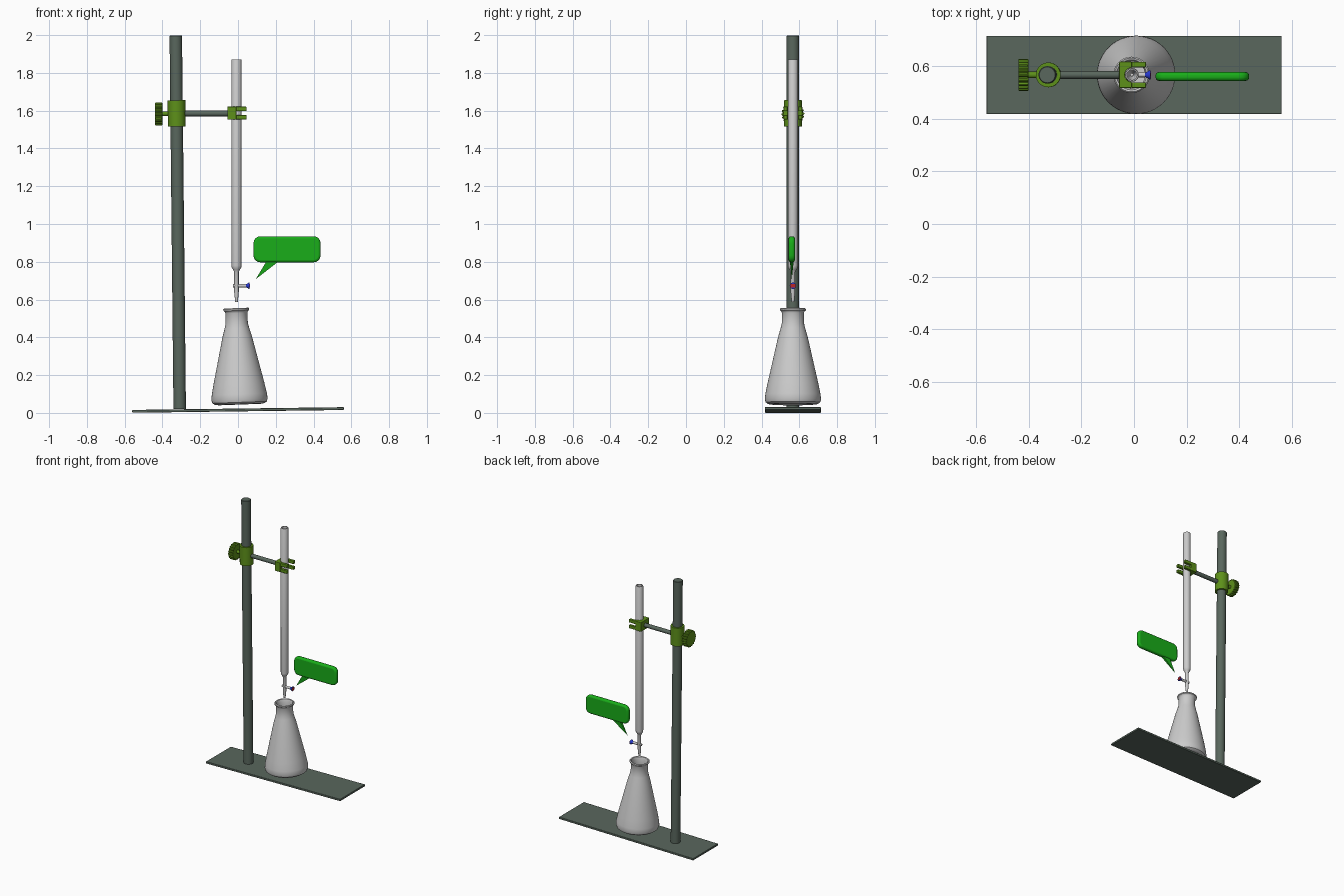
import bpy, bmesh
from math import sin, cos, pi, radians
from mathutils import Matrix, Vector

if "Cube" in bpy.data.objects:
    bpy.data.objects.remove(bpy.data.objects["Cube"])

CY = 0.566  # shared depth of the whole stand


def material(name, rgb):
    m = bpy.data.materials.new(name)
    m.diffuse_color = (*rgb, 1)
    m.use_nodes = True
    m.node_tree.nodes["Principled BSDF"].inputs["Base Color"].default_value = m.diffuse_color
    return m


STEEL = material("grey_green_metal", (0.10, 0.135, 0.11))
GREEN = material("clamp_green", (0.11, 0.28, 0.01))
BUBBLE = material("bubble_green", (0.01, 0.42, 0.01))
BLUE = material("tap_blue", (0.02, 0.04, 0.6))
RED = material("tap_red", (0.5, 0.02, 0.02))


def finish(bm, name, mat=None, matrix=Matrix(), bevel=0, segments=2):
    bmesh.ops.recalc_face_normals(bm, faces=bm.faces)
    me = bpy.data.meshes.new(name)
    bm.to_mesh(me)
    bm.free()
    me.transform(matrix)
    ob = bpy.data.objects.new(name, me)
    bpy.context.collection.objects.link(ob)
    if mat:
        me.materials.append(mat)
    if bevel:
        b = ob.modifiers.new("bevel", 'BEVEL')
        b.width, b.segments, b.limit_method = bevel, segments, 'ANGLE'
    bpy.ops.object.select_all(action='DESELECT')
    ob.select_set(True)
    bpy.context.view_layer.objects.active = ob
    bpy.ops.object.shade_smooth_by_angle(angle=radians(35))
    return ob


def place(x, z, tilt=0, y=CY):
    return Matrix.Translation((x, y, z)) @ Matrix.Rotation(radians(tilt), 4, 'Y')


def lathe(name, profile, matrix, mat=None, sides=32, closed=False, flute=0):
    """Revolve (radius, height) points about z; flute makes a ridged grip."""
    bm = bmesh.new()
    rings = []
    for r, h in profile:
        ring = []
        for i in range(sides):
            a = 2 * pi * i / sides
            k = r - (flute if flute and i % 4 > 1 and r > 0.05 else 0)
            ring.append(bm.verts.new((k * cos(a), k * sin(a), h)))
        rings.append(ring)
    pairs = list(zip(rings, rings[1:])) + ([(rings[-1], rings[0])] if closed else [])
    for lo, hi in pairs:
        for i in range(sides):
            j = (i + 1) % sides
            bm.faces.new((lo[i], lo[j], hi[j], hi[i]))
    if not closed:
        bm.faces.new(rings[0])
        bm.faces.new(rings[-1])
    return finish(bm, name, mat, matrix)


def box(name, size, matrix, mat, bevel=0.003):
    bm = bmesh.new()
    bmesh.ops.create_cube(bm, size=1)
    bmesh.ops.scale(bm, vec=Vector(size), verts=bm.verts)
    return finish(bm, name, mat, matrix, bevel)


def prism(name, outline, thick, matrix, mat, bevel, axis='Z'):
    """Extrude a flat outline; axis 'Y' stands it up in the xz plane."""
    bm = bmesh.new()
    pts = [(a, -thick / 2, b) if axis == 'Y' else (a, b, -thick / 2) for a, b in outline]
    face = bm.faces.new([bm.verts.new(p) for p in pts])
    ext = bmesh.ops.extrude_face_region(bm, geom=[face])
    move = (0, thick, 0) if axis == 'Y' else (0, 0, thick)
    bmesh.ops.translate(bm, vec=move,
                        verts=[g for g in ext["geom"] if isinstance(g, bmesh.types.BMVert)])
    return finish(bm, name, mat, matrix, bevel, 3)


# Stand: base plate and pole, leaning very slightly
box("base_plate", (1.12, 0.297, 0.015), place(0, 0.0155, -0.75), STEEL)
lathe("pole", [(0.033, -0.99), (0.033, 0.985), (0.030, 0.988)], place(-0.319, 1.01, -0.6), STEEL)

# Pole clamp: collar, screw and ridged thumb knob
lathe("clamp_collar", [(0.033, -0.069), (0.047, -0.069), (0.047, 0.069), (0.033, 0.069)],
      place(-0.325, 1.586, -0.6), GREEN, closed=True)
lathe("clamp_screw", [(0.012, -0.41), (0.012, -0.35)], place(0, 1.584, 90), GREEN, 16)
lathe("thumb_knob", [(0.058, -0.439), (0.061, -0.436), (0.061, -0.404), (0.058, -0.401)],
      place(0, 1.583, 90), GREEN, 80, flute=0.006)

# Arm from the pole to the burette clamp
lathe("clamp_arm", [(0.015, -0.285), (0.015, -0.045)], place(0, 1.585, 90), STEEL, 20)

# Burette clamp: palm piece with a round seat, and two pairs of fingers
arc = [(0.027 * cos(a), 0.027 * sin(a)) for a in [radians(270 - 18 * i) for i in range(11)]]
palm = [(0, -0.027)] + arc[1:-1] + [(0, 0.027), (0, 0.05), (-0.048, 0.05), (-0.048, -0.05), (0, -0.05)]
prism("clamp_palm", palm, 0.07, place(-0.008, 1.587), GREEN, 0.003)
for side in (-1, 1):
    for level in (-1, 1):
        box("clamp_finger", (0.056, 0.02, 0.024),
            place(0.018, 1.587 + level * 0.022, y=CY + side * 0.039), GREEN)

# Burette: hollow tube narrowing to a fine tip
lathe("burette", [(0.004, 0.588), (0.007, 0.588), (0.012, 0.64), (0.012, 0.745), (0.018, 0.758),
                  (0.025, 0.768), (0.026, 0.78), (0.026, 1.868), (0.024, 1.872), (0.019, 1.872),
                  (0.019, 0.785), (0.005, 0.75)], place(-0.008, 0), closed=True)

# Tap: barrel through the burette with a flared handle
lathe("tap_barrel", [(0.009, -0.026), (0.009, 0.042)], place(0, 0.673, 90), None, 16)
lathe("tap_handle", [(0.006, 0.038), (0.009, 0.045), (0.017, 0.058), (0.017, 0.062)],
      place(0, 0.673, 90), BLUE, 16)
box("tap_end", (0.003, 0.026, 0.02), place(0.0625, 0.673), RED, 0)

# Conical flask, hollow, with a rolled lip
lathe("flask", [(0.0005, 0.006), (0.09, 0.006), (0.11, 0), (0.132, 0.003), (0.144, 0.012), (0.149, 0.028),
                (0.146, 0.055), (0.135, 0.11), (0.078, 0.36), (0.065, 0.405), (0.059, 0.43),
                (0.058, 0.485), (0.062, 0.494), (0.068, 0.498), (0.069, 0.506), (0.064, 0.511),
                (0.057, 0.508), (0.051, 0.49), (0.051, 0.43), (0.07, 0.36), (0.127, 0.11),
                (0.139, 0.04), (0.128, 0.016), (0.0005, 0.014)], place(0.009, 0.044, -2.1), sides=48,
      closed=True)

# Speech bubble: rounded plate with a pointed tail
x0, x1, z0, z1, r = 0.082, 0.437, 0.797, 0.935, 0.036
bubble = []
for cx, cz, start in ((x1 - r, z0 + r, 270), (x1 - r, z1 - r, 0), (x0 + r, z1 - r, 90), (x0 + r, z0 + r, 180)):
    bubble += [(cx + r * cos(radians(start + 22.5 * k)), cz + r * sin(radians(start + 22.5 * k)))
               for k in range(5)]
tilt = Matrix.Translation((0, CY - 0.006, 0))
prism("speech_bubble", bubble, 0.033, tilt, BUBBLE, 0.012, 'Y')
bm = bmesh.new()
tip = bm.verts.new((0.094, 0, 0.708))
root = [bm.verts.new(p) for p in ((0.155, -0.011, 0.81), (0.225, -0.011, 0.81),
                                  (0.225, 0.011, 0.81), (0.155, 0.011, 0.81))]
bm.faces.new(root)
for i in range(4):
    bm.faces.new((root[i], root[(i + 1) % 4], tip))
finish(bm, "bubble_tail", BUBBLE, tilt)
